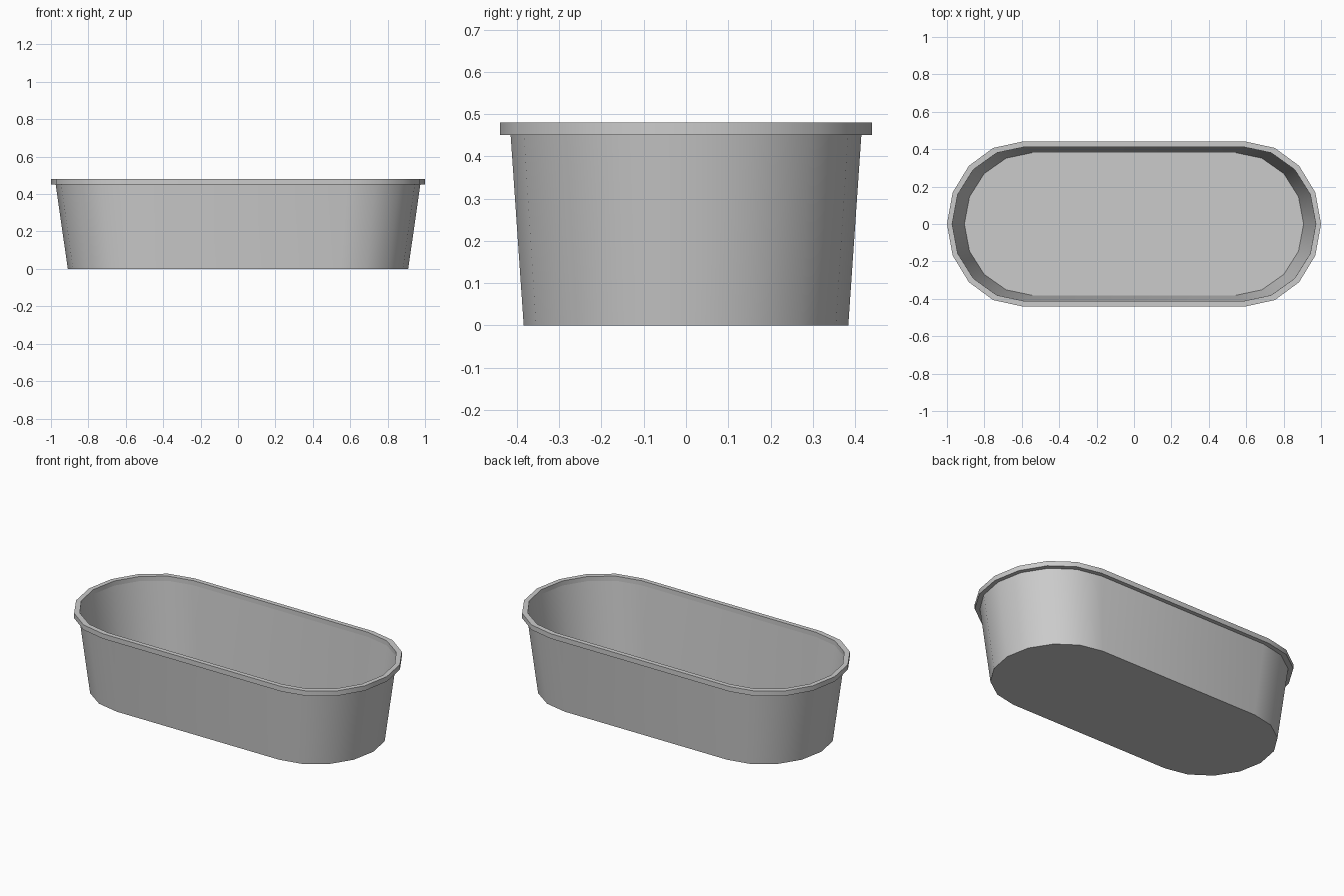
import bpy, bmesh
from math import cos, sin, pi, radians

cube = bpy.data.objects.get("Cube")
if cube:
    bpy.data.objects.remove(cube)

grey = bpy.data.materials.new("plain grey")
grey.use_nodes = True
grey.diffuse_color = (0.6, 0.6, 0.6, 1)
grey.node_tree.nodes["Principled BSDF"].inputs["Base Color"].default_value = grey.diffuse_color


def outline(bm, centre, rx, ry, z):
    """Oval ring: two elliptical half ends joined by straight sides."""
    ring = []
    for side in (1, -1):
        for i in range(9):
            a = -pi / 2 + pi * i / 8
            ring.append(bm.verts.new((side * (centre + rx * cos(a)), side * ry * sin(a), z)))
    return ring


def bridge(bm, low, high):
    n = len(low)
    for i in range(n):
        j = (i + 1) % n
        bm.faces.new((low[i], low[j], high[j], high[i]))


def finish(bm, name):
    bmesh.ops.recalc_face_normals(bm, faces=bm.faces)
    mesh = bpy.data.meshes.new(name)
    bm.to_mesh(mesh)
    bm.free()
    mesh.materials.append(grey)
    obj = bpy.data.objects.new(name, mesh)
    bpy.context.collection.objects.link(obj)
    bpy.ops.object.select_all(action="DESELECT")
    obj.select_set(True)
    bpy.context.view_layer.objects.active = obj
    bpy.ops.object.shade_smooth_by_angle(angle=radians(30))


# Tub: thin tapered wall with a floor, open at the top
bm = bmesh.new()
sections = [(0.545, 0.365, 0.384, 0), (0.585, 0.39, 0.415, 0.452),
            (0.585, 0.387, 0.412, 0.452), (0.545, 0.362, 0.381, 0.004)]
rings = [outline(bm, *s) for s in sections]
for low, high in zip(rings, rings[1:]):
    bridge(bm, low, high)
bm.faces.new(rings[0])
bm.faces.new(rings[-1])
finish(bm, "tub")

# Rim: flat band around the opening
bm = bmesh.new()
sections = [(0.6, 0.4, 0.44, 0.45), (0.6, 0.4, 0.44, 0.48),
            (0.585, 0.387, 0.412, 0.48), (0.585, 0.387, 0.412, 0.45)]
rings = [outline(bm, *s) for s in sections]
for low, high in zip(rings, rings[1:] + rings[:1]):
    bridge(bm, low, high)
finish(bm, "rim")
